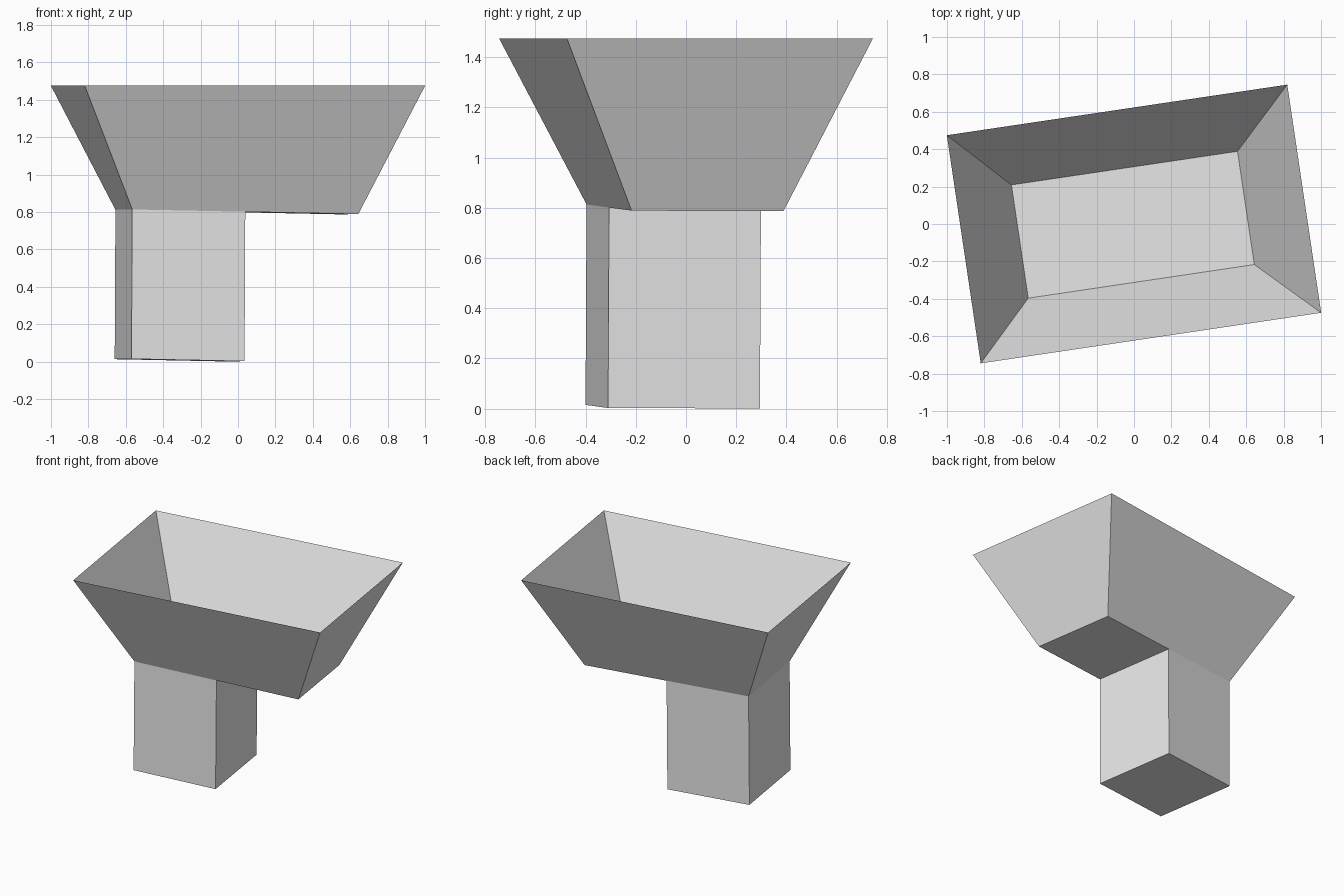
import bpy
import bmesh
import math
from mathutils import Matrix, Vector

cube = bpy.data.objects.get("Cube")
if cube:
    bpy.data.objects.remove(cube, do_unlink=True)

grey = bpy.data.materials.new("plain grey")
grey.use_nodes = True
colour = (0.8, 0.8, 0.8, 1)
grey.diffuse_color = colour
grey.node_tree.nodes["Principled BSDF"].inputs["Base Color"].default_value = colour

TURN = Matrix.Rotation(math.radians(8.45), 3, 'Z')


def rectangle(x0, x1, half_y, z, shift=(0, 0), tilted=False):
    """Corners of a turned rectangle, optionally leaning slightly downhill."""
    ring = []
    for x, y in ((x0, -half_y), (x1, -half_y), (x1, half_y), (x0, half_y)):
        p = TURN @ Vector((x, y, 0)) + Vector((*shift, z))
        if tilted:
            p.z -= 0.0195 * p.x + 0.006 * p.y
        ring.append(p)
    return ring


def open_box(name, lower, upper):
    """Thin box with a floor and four walls, open at the top."""
    bm = bmesh.new()
    low = [bm.verts.new(p) for p in lower]
    high = [bm.verts.new(p) for p in upper]
    bm.faces.new(low[::-1])
    for i in range(4):
        j = (i + 1) % 4
        bm.faces.new((low[i], low[j], high[j], high[i]))
    mesh = bpy.data.meshes.new(name)
    bm.to_mesh(mesh)
    bm.free()
    mesh.materials.append(grey)
    obj = bpy.data.objects.new(name, mesh)
    bpy.context.collection.objects.link(obj)
    return obj


HALF_X, HALF_Y = 0.611, 0.306
CENTRE = (-0.006, -0.004)

# Flared hopper with a level rim and a slightly sloping floor
open_box("hopper",
         rectangle(-HALF_X, HALF_X, HALF_Y, 0.8, CENTRE, tilted=True),
         rectangle(-0.92, 0.92, 0.6165, 1.475))

# Square column under the left-hand half of the hopper floor
open_box("column",
         rectangle(-HALF_X, 0, HALF_Y, 0.001, (-0.01, -0.008), tilted=True),
         rectangle(-HALF_X, 0, HALF_Y, 0.8, CENTRE, tilted=True))
